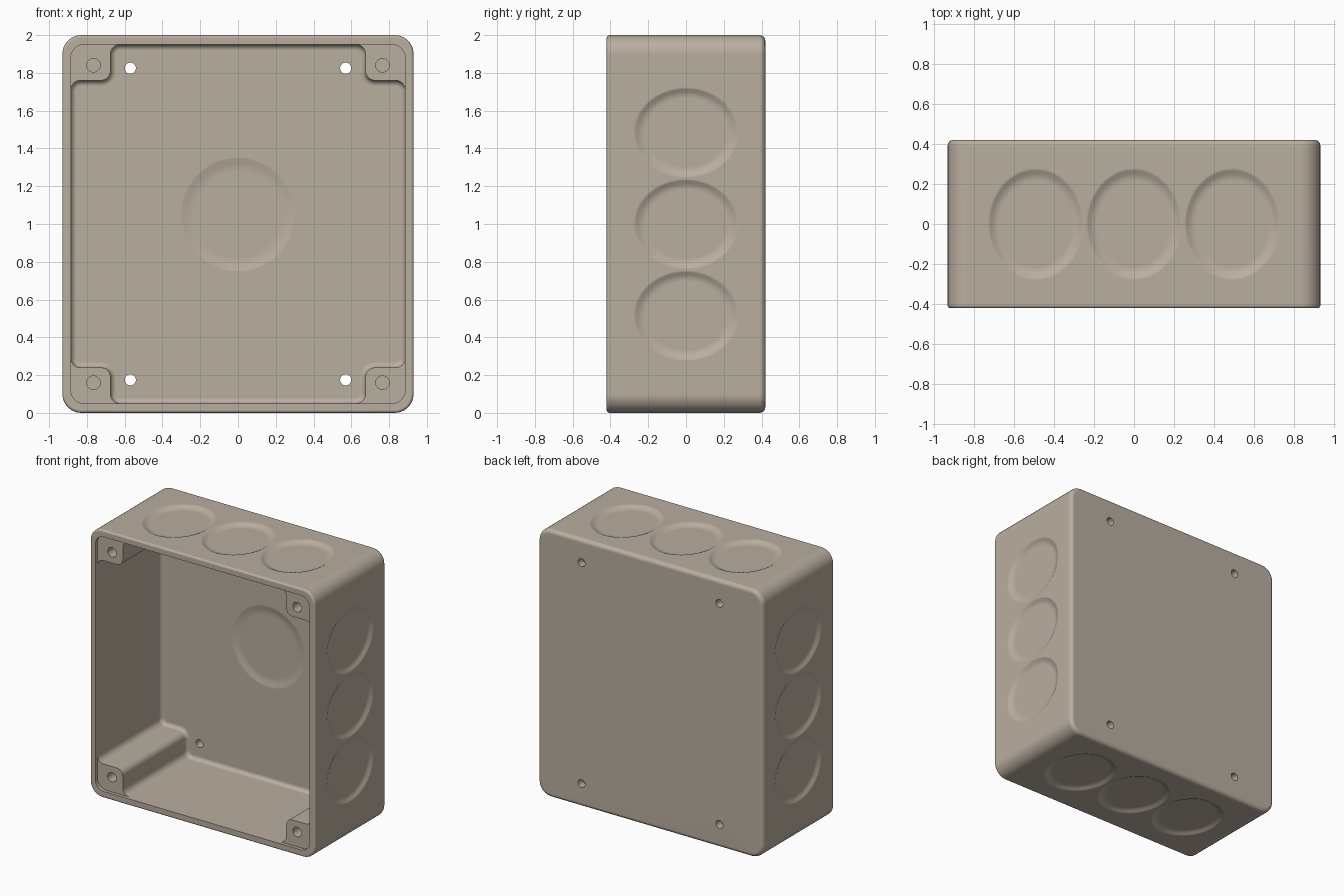
import bpy
import bmesh
import math
from mathutils import Vector

cube = bpy.data.objects.get("Cube")
if cube:
    bpy.data.objects.remove(cube)

MID = 1.0  # height of the box centre
X, Y, Z = Vector((1, 0, 0)), Vector((0, 1, 0)), Vector((0, 0, 1))

beige = bpy.data.materials.new("warm_beige")
beige.use_nodes = True
colour = (0.49, 0.425, 0.35, 1)
beige.diffuse_color = colour
beige.node_tree.nodes["Principled BSDF"].inputs["Base Color"].default_value = colour


def finish(bm, name):
    bmesh.ops.recalc_face_normals(bm, faces=bm.faces)
    mesh = bpy.data.meshes.new(name)
    bm.to_mesh(mesh)
    bm.free()
    mesh.materials.append(beige)
    ob = bpy.data.objects.new(name, mesh)
    bpy.context.collection.objects.link(ob)
    return ob


def prism(name, corners, y0, y1, radius, front=0, back=0):
    """Outline extruded from y0 to y1, with rounded corners and rounded end rims."""
    bm = bmesh.new()
    face = bm.faces.new([bm.verts.new((x, y0, MID + z)) for x, z in corners])
    ext = bmesh.ops.extrude_face_region(bm, geom=[face])
    moved = [g for g in ext["geom"] if isinstance(g, bmesh.types.BMVert)]
    bmesh.ops.translate(bm, verts=moved, vec=(0, y1 - y0, 0))
    if not any(f.is_valid and all(abs(v.co.y - y0) < 1e-5 for v in f.verts) for f in bm.faces):
        bm.faces.new([v for v in bm.verts if abs(v.co.y - y0) < 1e-5])
    bmesh.ops.recalc_face_normals(bm, faces=bm.faces)
    long = [e for e in bm.edges if abs(e.verts[0].co.y - e.verts[1].co.y) > 1e-4]
    bmesh.ops.bevel(bm, geom=long, offset=radius, segments=6, profile=0.5, affect="EDGES")
    for y, size in ((y0, front), (y1, back)):
        if size:
            rim = [e for e in bm.edges if all(abs(v.co.y - y) < 1e-5 for v in e.verts)]
            bmesh.ops.bevel(bm, geom=rim, offset=size, segments=4, profile=0.5, affect="EDGES")
    return finish(bm, name)


def rect(hx, hz):
    return [(-hx, -hz), (hx, -hz), (hx, hz), (-hx, hz)]


def lathe(name, centre, u, v, ru, rv, profile, sides=48):
    """Closed elliptical cutter; profile lists (radius factor, depth along -u x v)."""
    bm = bmesh.new()
    n = u.cross(v)
    rings = []
    for r, depth in profile:
        ring = []
        for i in range(sides):
            a = math.tau * i / sides
            ring.append(bm.verts.new(centre + u * ru * r * math.cos(a)
                                     + v * rv * r * math.sin(a) - n * depth))
        rings.append(ring)
    for a, b in zip(rings, rings[1:]):
        for i in range(sides):
            j = (i + 1) % sides
            bm.faces.new((a[i], a[j], b[j], b[i]))
    bm.faces.new(rings[0])
    bm.faces.new(rings[-1])
    return finish(bm, name)


# Outer shell
box = prism("junction_box", rect(0.93, 1.0), -0.42, 0.42, 0.1, 0.015, 0.03)

# Cavity outline, notched at the corners so the screw posts stay standing
quarter = [(0.885, 0.76), (0.675, 0.76), (0.675, 0.95)]
outline = quarter + [(-x, z) for x, z in reversed(quarter)]
outline += [(-x, -z) for x, z in outline]
cutters = [
    prism("cavity_cutter", outline, -0.6, 0.36, 0.05, 0, 0.03),
    prism("rim_cutter", rect(0.885, 0.95), -0.6, -0.395, 0.07),
]

# Shallow round knockouts on the four sides and inside the back
dish = [(1.06, -0.02), (1.0, 0), (0.95, 0.006), (0.89, 0.015), (0.83, 0.02), (0.76, 0.022)]
for s in (-1, 1):
    for i in (-1, 0, 1):
        cutters.append(lathe("knockout_cutter", Vector((0.49 * i, 0, MID + s)),
                             X, Y * s, 0.24, 0.28, dish))
        cutters.append(lathe("knockout_cutter", Vector((0.93 * s, 0, MID + 0.485 * i)),
                             Z, Y * -s, 0.24, 0.28, dish))
shallow = [(r, d * 0.5) for r, d in dish]
cutters.append(lathe("back_knockout_cutter", Vector((0, 0.36, MID + 0.05)), X, Z, 0.3, 0.3, shallow))

# Screw holes in the posts and mounting holes through the back
for sx in (-1, 1):
    for sz in (-1, 1):
        cutters.append(lathe("screw_hole_cutter", Vector((0.765 * sx, -0.395, MID + 0.84 * sz)),
                             X, Z, 0.036, 0.036, [(1, -0.1), (1, 0.3)], 16))
        cutters.append(lathe("mount_hole_cutter", Vector((0.57 * sx, 0.36, MID + 0.825 * sz)),
                             X, Z, 0.03, 0.03, [(1, -0.1), (1, 0.2)], 12))

bpy.context.view_layer.objects.active = box
for cutter in cutters:
    cutter.hide_render = True
    mod = box.modifiers.new("cut", "BOOLEAN")
    mod.operation = "DIFFERENCE"
    mod.solver = "EXACT"
    mod.object = cutter
    bpy.ops.object.modifier_apply(modifier=mod.name)
    bpy.data.objects.remove(cutter)

# Smooth shading with flat walls kept flat
bpy.ops.object.select_all(action="DESELECT")
box.select_set(True)
bpy.ops.object.shade_smooth_by_angle(angle=math.radians(40))
weighted = box.modifiers.new("weighted_normals", "WEIGHTED_NORMAL")
weighted.keep_sharp = True
